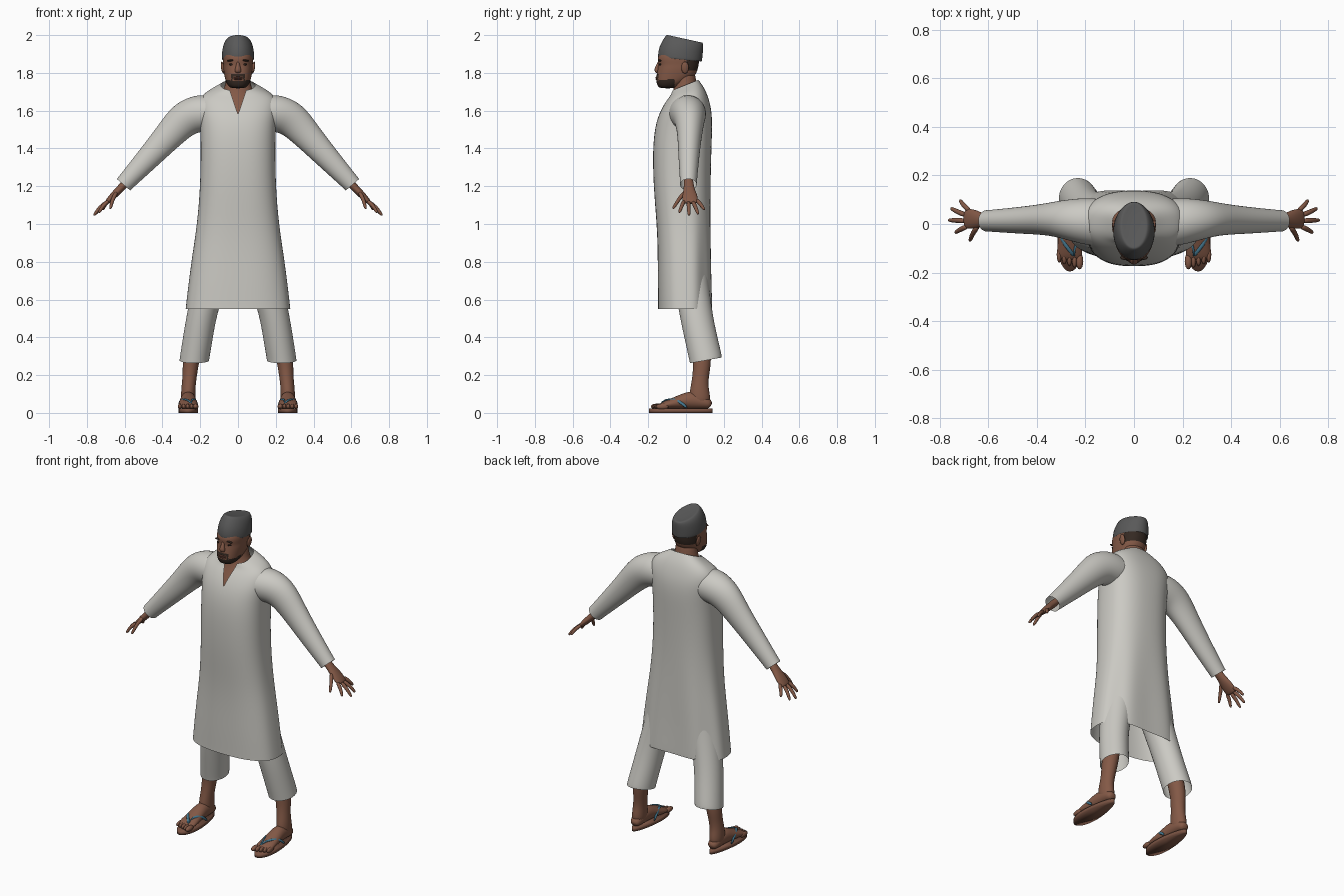
import bpy, bmesh, math
from mathutils import Vector, Matrix

old = bpy.data.objects.get("Cube")
if old:
    bpy.data.objects.remove(old, do_unlink=True)


def material(name, r, g, b):
    m = bpy.data.materials.new(name)
    m.use_nodes = True
    m.diffuse_color = (r, g, b, 1)
    bsdf = m.node_tree.nodes["Principled BSDF"]
    bsdf.inputs["Base Color"].default_value = (r, g, b, 1)
    bsdf.inputs["Roughness"].default_value = 0.8
    return m


CLOTH = material("off white cloth", 0.6, 0.59, 0.55)
SKIN = material("brown skin", 0.23, 0.1, 0.062)
HAIR = material("dark hair", 0.035, 0.022, 0.016)
CAP = material("grey felt", 0.1, 0.1, 0.1)
SOLE = material("red brown sole", 0.19, 0.085, 0.055)
STRAP = material("blue strap", 0.06, 0.19, 0.28)
LIP = material("dark lips", 0.13, 0.05, 0.035)


def add_object(name, bm, mat, sub=0):
    """Make an object from a bmesh, with its subdivision applied."""
    bmesh.ops.recalc_face_normals(bm, faces=bm.faces)
    mesh = bpy.data.meshes.new(name)
    bm.to_mesh(mesh)
    bm.free()
    ob = bpy.data.objects.new(name, mesh)
    bpy.context.collection.objects.link(ob)
    if sub:
        ob.modifiers.new("smooth", "SUBSURF").levels = sub
        deps = bpy.context.evaluated_depsgraph_get()
        ob.data = bpy.data.meshes.new_from_object(ob.evaluated_get(deps))
        ob.modifiers.clear()
    ob.data.materials.clear()
    ob.data.materials.append(mat)
    for p in ob.data.polygons:
        p.use_smooth = True
    return ob


def skin(name, loops, mat, start=True, end=True, sub=2):
    """Bridge a list of point loops, closing the ends if asked."""
    bm = bmesh.new()
    rows = [[bm.verts.new(p) for p in loop] for loop in loops]
    n = len(rows[0])
    for a, b in zip(rows, rows[1:]):
        for i in range(n):
            j = (i + 1) % n
            bm.faces.new((a[i], a[j], b[j], b[i]))
    if start:
        bm.faces.new(rows[0])
    if end:
        bm.faces.new(rows[-1])
    return add_object(name, bm, mat, sub)


def ring(z, rx, front, back, tilt=0, cx=0, power=2.0, n=24, folds=0):
    """Flat superellipse between two depths, tilted from front to back."""
    pts = []
    cy, ry = (front + back) / 2, (back - front) / 2
    for i in range(n):
        a = math.tau * i / n
        c, s = math.cos(a), math.sin(a)
        k = 1 + folds * math.sin(7 * a) * max(0, s + 0.3)
        x = math.copysign(abs(c) ** (2 / power), c) * rx * k
        y = math.copysign(abs(s) ** (2 / power), s) * ry * k
        pts.append(Vector((cx + x, cy + y, z + tilt * y)))
    return pts


def tube(path, widths, side=(0, 1, 0), n=12, s=1):
    """Loops round a path; widths are (along side, across) half sizes."""
    pts = [Vector(p) for p in path]
    loops = []
    for i, p in enumerate(pts):
        t = (pts[min(i + 1, len(pts) - 1)] - pts[max(i - 1, 0)]).normalized()
        u = Vector(side)
        u = (u - t * u.dot(t)).normalized()
        w = t.cross(u)
        a, b = widths[i]
        loop = [p + u * a * math.cos(math.tau * k / n) + w * b * math.sin(math.tau * k / n)
                for k in range(n)]
        loops.append([Vector((s * q.x, q.y, q.z)) for q in loop])
    return loops


def ellipsoid(name, loc, size, mat, turn=0):
    bm = bmesh.new()
    m = Matrix.Translation(loc) @ Matrix.Rotation(turn, 4, "Y") @ Matrix.Diagonal((*size, 1))
    bmesh.ops.create_uvsphere(bm, u_segments=16, v_segments=10, radius=1, matrix=m)
    return add_object(name, bm, mat)


# Tunic: long open shell with soft folds at the back of the skirt
tunic_rings = [
    (0.55, 0.277, -0.148, 0.142), (0.57, 0.275, -0.148, 0.142), (0.7, 0.26, -0.15, 0.138),
    (0.85, 0.24, -0.15, 0.135), (1.0, 0.217, -0.155, 0.132), (1.2, 0.2, -0.173, 0.13),
    (1.4, 0.198, -0.177, 0.135), (1.52, 0.2, -0.164, 0.14), (1.6, 0.212, -0.137, 0.136),
    (1.66, 0.21, -0.1, 0.122), (1.7, 0.17, -0.08, 0.1, 0.2), (1.735, 0.09, -0.075, 0.066, 0.4)]
tunic = skin("tunic", [ring(*r, power=2.5, n=32, folds=0.035 * max(0, min(1, (1.2 - r[0]) / 0.5)))
                       for r in tunic_rings], CLOTH, False, False)

# V neck opening
V_LOW, V_SLOPE = 1.58, 0.34
bm = bmesh.new()
bm.from_mesh(tunic.data)
for s in (1, -1):
    faces = [f for f in bm.faces if f.calc_center_median().y < 0 and f.calc_center_median().z > 1.5]
    geom = faces + list({e for f in faces for e in f.edges}) + list({v for f in faces for v in f.verts})
    bmesh.ops.bisect_plane(bm, geom=geom, plane_co=(0, 0, V_LOW), plane_no=(s, 0, -V_SLOPE))
gap = []
for f in bm.faces:
    c = f.calc_center_median()
    if c.y < 0 and abs(c.x) < (c.z - V_LOW) * V_SLOPE:
        gap.append(f)
bmesh.ops.delete(bm, geom=gap, context="FACES")
bm.to_mesh(tunic.data)
bm.free()

# Neck and upper chest under the opening
skin("neck_and_chest", [ring(*r) for r in (
    (1.5, 0.15, -0.145, 0.1), (1.58, 0.15, -0.132, 0.1), (1.65, 0.12, -0.09, 0.09),
    (1.7, 0.08, -0.068, 0.07), (1.75, 0.064, -0.06, 0.052), (1.82, 0.062, -0.06, 0.05))], SKIN)

# Head, with beard and hair set by position
head = skin("head", [ring(*r, power=2.3, n=32) for r in (
    (1.718, 0.034, -0.135, -0.06), (1.728, 0.05, -0.15, -0.035), (1.75, 0.064, -0.157, 0.0),
    (1.775, 0.07, -0.158, 0.04), (1.8, 0.075, -0.154, 0.056), (1.825, 0.078, -0.15, 0.064),
    (1.845, 0.078, -0.146, 0.068), (1.87, 0.081, -0.152, 0.07), (1.9, 0.08, -0.145, 0.072),
    (1.94, 0.068, -0.11, 0.065))], SKIN)
head.data.materials.append(HAIR)
for p in head.data.polygons:
    x, y, z = abs(p.center.x), p.center.y, p.center.z
    beard = y < -0.06 and z < 1.757 + 0.25 * max(0, x - 0.03)
    moustache = y < -0.1 and x < 0.036 and 1.784 < z < 1.793
    corners = y < -0.1 and 0.028 < x < 0.037 and z < 1.793
    hair = y > 0.0 and z > 1.815
    if beard or moustache or corners or hair:
        p.material_index = 1
skin("nose", tube([(0, -0.138, 1.862), (0, -0.148, 1.838), (0, -0.155, 1.814), (0, -0.15, 1.799)],
                  [(0.008, 0.009), (0.01, 0.011), (0.019, 0.017), (0.015, 0.009)], (1, 0, 0)), SKIN)
for i, z in enumerate((1.775, 1.767)):
    ellipsoid(("upper_lip", "lower_lip")[i], (0, -0.153, z), (0.025, 0.009, 0.0055), LIP)
for s, side in ((1, "left"), (-1, "right")):
    ellipsoid(side + "_eye", (s * 0.034, -0.135, 1.845), (0.014, 0.008, 0.006), HAIR)
    ellipsoid(side + "_brow", (s * 0.036, -0.138, 1.866), (0.022, 0.01, 0.005), HAIR, s * 0.1)
    ellipsoid(side + "_ear", (s * 0.081, -0.005, 1.828), (0.009, 0.02, 0.032), SKIN, s * 0.15)

# Brimless cap, higher at the front
skin("cap", [ring(*r) for r in (
    (1.872, 0.084, -0.147, 0.083, -0.1), (1.875, 0.087, -0.15, 0.086, -0.1),
    (1.92, 0.085, -0.145, 0.09, -0.14), (1.962, 0.074, -0.118, 0.093, -0.2),
    (1.98, 0.058, -0.104, 0.091, -0.22), (1.981, 0.05, -0.096, 0.084, -0.22),
    (1.976, 0.025, -0.06, 0.055, -0.22))], CAP, start=False)

for s, side in ((1, "left"), (-1, "right")):
    # Sleeve, wide at the shoulder and narrow at the cuff
    skin(side + "_sleeve", tube(
        [(0.1, 0.0, 1.585), (0.2, 0.012, 1.59), (0.285, 0.02, 1.56), (0.36, 0.02, 1.475),
         (0.46, 0.015, 1.365), (0.6, 0.013, 1.215), (0.606, 0.013, 1.208)],
        [(0.1, 0.09), (0.1, 0.105), (0.082, 0.098), (0.066, 0.08),
         (0.057, 0.066), (0.045, 0.048), (0.045, 0.048)], n=16, s=s), CLOTH, False, False)

    # Hand with spread fingers
    skin(side + "_palm", tube(
        [(0.55, 0.012, 1.265), (0.62, 0.015, 1.19), (0.655, 0.02, 1.155), (0.69, 0.022, 1.118),
         (0.698, 0.022, 1.11)],
        [(0.026, 0.024), (0.026, 0.021), (0.042, 0.02), (0.043, 0.015), (0.034, 0.009)], s=s), SKIN)
    fingers = {"thumb": ((0.64, -0.005, 1.172), (0.677, -0.07, 1.08)),
               "index_finger": ((0.682, -0.008, 1.125), (0.737, -0.036, 1.06)),
               "middle_finger": ((0.69, 0.013, 1.12), (0.764, 0.016, 1.045)),
               "ring_finger": ((0.688, 0.035, 1.12), (0.755, 0.065, 1.052)),
               "little_finger": ((0.675, 0.053, 1.13), (0.717, 0.098, 1.075))}
    for name, (a, b) in fingers.items():
        a, b = Vector(a), Vector(b)
        skin(f"{side}_{name}", tube([a, a.lerp(b, 0.5) + Vector((0.006, 0, 0.006)), a.lerp(b, 0.92), b],
                                    [(0.013, 0.013), (0.011, 0.011), (0.009, 0.009), (0.005, 0.005)],
                                    n=8, s=s), SKIN, sub=1)

    # Trouser leg, open at the bottom
    skin(side + "_trouser_leg", [ring(z, rx, f, b, t, s * cx) for z, rx, f, b, t, cx in (
        (0.278, 0.079, 0.02, 0.19, 0.18, 0.231), (0.29, 0.079, 0.018, 0.19, 0.18, 0.23),
        (0.4, 0.08, -0.008, 0.165, 0.1, 0.212), (0.55, 0.08, -0.042, 0.135, 0, 0.187),
        (0.8, 0.1, -0.08, 0.11, 0, 0.115), (1.0, 0.09, -0.09, 0.1, 0, 0.09))], CLOTH, False, True)

    # Lower leg and foot
    fx = 0.264
    skin(side + "_lower_leg", [ring(z, r, f, b, 0, s * cx) for z, r, f, b, cx in (
        (0.04, 0.036, 0.03, 0.125, fx), (0.09, 0.039, 0.015, 0.13, fx), (0.14, 0.037, 0.025, 0.117, 0.262),
        (0.2, 0.038, 0.035, 0.122, 0.255), (0.27, 0.044, 0.038, 0.135, 0.25),
        (0.42, 0.052, 0.02, 0.13, 0.22))], SKIN)
    foot = [(0.133, 0.02, 0.055), (0.115, 0.034, 0.08), (0.07, 0.038, 0.105), (0.02, 0.041, 0.118),
            (-0.03, 0.046, 0.096), (-0.08, 0.052, 0.075), (-0.125, 0.053, 0.057), (-0.15, 0.045, 0.04)]
    skin(side + "_foot", tube([(fx, y, (top + 0.02) / 2) for y, w, top in foot],
                              [(w, (top - 0.02) / 2) for y, w, top in foot], (1, 0, 0), 16, s), SKIN)
    for i in range(5):
        ellipsoid(f"{side}_toe_{i + 1}", (s * (fx - 0.04 + 0.021 * i), -0.153 + 0.007 * i, 0.034),
                  (0.015 if i == 0 else 0.0105, 0.034, 0.015), SKIN)

    # Sandal sole, from an outline swept up in thin layers
    outline = [(fx + (0.05 + 0.014 * math.sin(-a)) * math.cos(a), -0.028 + 0.168 * math.sin(a))
               for a in (math.tau * k / 32 for k in range(32))]
    skin(side + "_sandal_sole", [[Vector((s * x, y, z)) for x, y in outline]
                                 for z in (0, 0.022)], SOLE, sub=0)

    # Thong straps over the foot
    for label, e in (("inner", -1), ("outer", 1)):
        skin(f"{side}_{label}_strap", tube(
            [(fx - 0.018, -0.135, 0.025), (fx - 0.016, -0.128, 0.062), (fx + e * 0.022, -0.085, 0.076),
             (fx + e * 0.045, -0.04, 0.068), (fx + e * 0.05, 0.01, 0.022)],
            [(0.006, 0.006)] + [(0.009, 0.006)] * 4, (0, 1, 0.3), 8, s), STRAP, sub=1)
